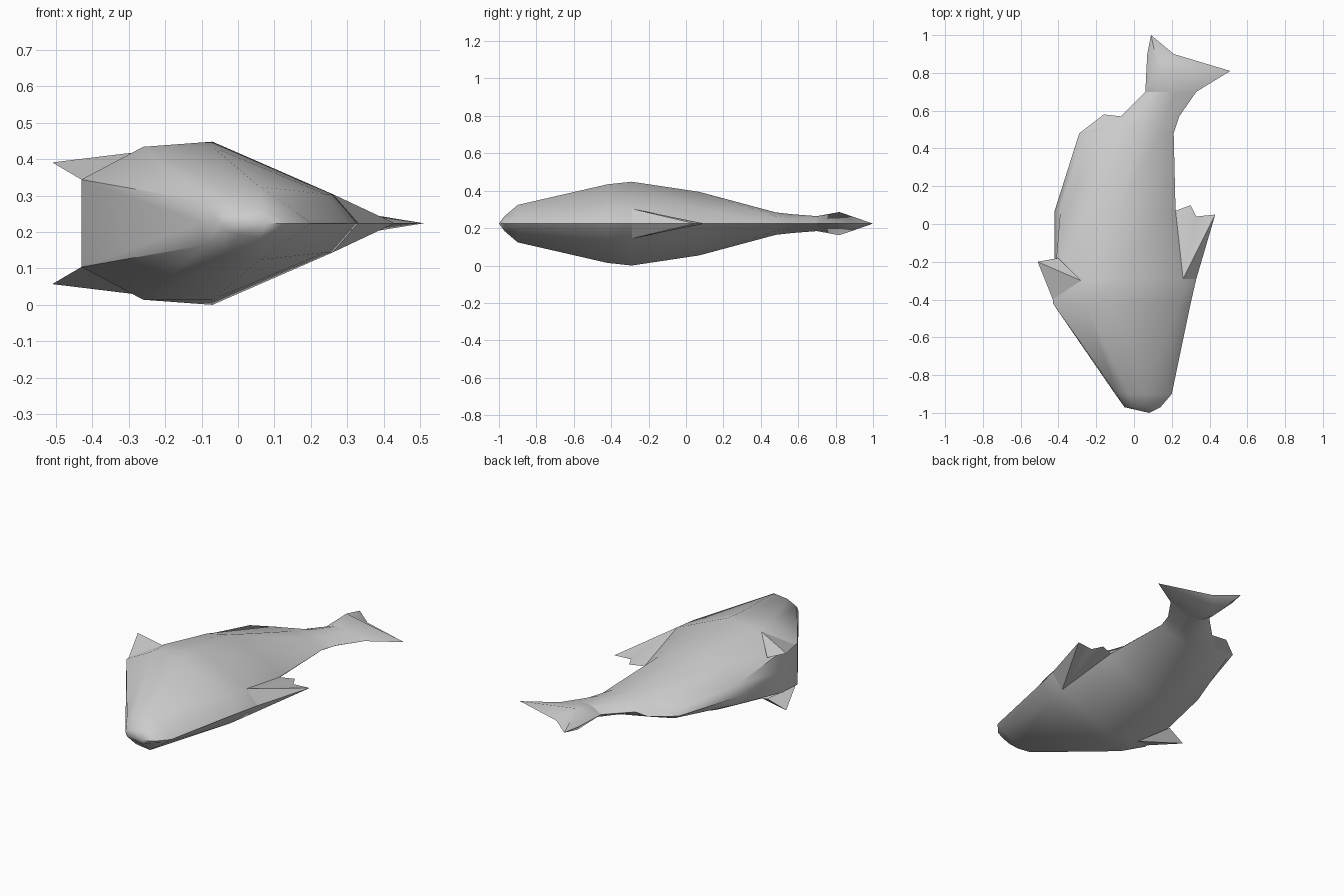
import bpy
import bmesh
from math import radians

cube = bpy.data.objects.get("Cube")
if cube:
    bpy.data.objects.remove(cube, do_unlink=True)

MID = 0.224  # height of the symmetry plane

grey = bpy.data.materials.new("fish grey")
grey.use_nodes = True
tone = (0.6, 0.6, 0.6, 1)
grey.diffuse_color = tone
grey.node_tree.nodes["Principled BSDF"].inputs["Base Color"].default_value = tone

# Body cross sections: y, belly x, then (x, half thickness) of the belly edge,
# lower flank, upper flank and back edge, then the x of the back ridge
SECTIONS = [
    (-1, .08, (.08, 0), (.08, 0), (.08, 0), (.08, 0), .08),
    (-.97, -.05, (-.04, .02), (0, .03), (.06, .04), (.11, .02), .14),
    (-.9, -.1, (-.09, .06), (-.03, .09), (.06, .1), (.16, .03), .2),
    (-.42, -.43, (-.43, .12), (-.26, .21), (-.07, .21), (.24, .08), .3),
    (-.29, -.42, (-.42, .12), (-.27, .2), (-.07, .224), (.26, .08), .33),
    (.07, -.42, (-.39, .06), (-.25, .13), (-.08, .17), (.13, .08), .22),
    (.48, -.29, (-.26, .02), (-.12, .05), (.02, .06), (.14, .04), .21),
    (.57, -.07, (-.05, .01), (.01, .03), (.08, .05), (.17, .03), .24),
    (.7, .06, (.08, .01), (.11, .03), (.15, .04), (.22, .03), .33),
]


def section_points(section):
    y, belly, *flank, ridge = section
    return [(belly, y, 0)] + [(x, y, h) for x, h in flank] + [(ridge, y, 0)]


def finish(name, bm):
    """Weld, mirror across the symmetry plane and shade one part."""
    bmesh.ops.remove_doubles(bm, verts=bm.verts, dist=0.0005)
    bmesh.ops.recalc_face_normals(bm, faces=bm.faces)
    # outward on the upper half means upward
    if sum(f.normal.z * f.calc_area() for f in bm.faces) < 0:
        bmesh.ops.reverse_faces(bm, faces=bm.faces)
    mesh = bpy.data.meshes.new(name)
    bm.to_mesh(mesh)
    bm.free()
    mesh.materials.append(grey)
    obj = bpy.data.objects.new(name, mesh)
    obj.location.z = MID
    bpy.context.collection.objects.link(obj)
    mirror = obj.modifiers.new("mirror", "MIRROR")
    mirror.use_axis = (False, False, True)
    bpy.ops.object.select_all(action="DESELECT")
    obj.select_set(True)
    bpy.context.view_layer.objects.active = obj
    bpy.ops.object.modifier_apply(modifier=mirror.name)
    bpy.ops.object.shade_smooth_by_angle(angle=radians(50))


def fan(name, apex, outline, closed=False):
    """A fin whose faces run from a raised apex to its outline."""
    bm = bmesh.new()
    tip = bm.verts.new(apex)
    ring = [bm.verts.new(p) for p in outline]
    pairs = list(zip(ring, ring[1:]))
    if closed:
        pairs.append((ring[-1], ring[0]))
    for a, b in pairs:
        bm.faces.new((tip, a, b))
    finish(name, bm)


# Body lofted through the sections
body = bmesh.new()
rows = [[body.verts.new(p) for p in section_points(s)] for s in SECTIONS]
for near, far in zip(rows, rows[1:]):
    for i in range(len(near) - 1):
        body.faces.new((near[i], near[i + 1], far[i + 1], far[i]))
finish("body", body)


def flat(points):
    return [(x, y, 0) for x, y in points]


# Tail fin grows from the last body section
tail_edge = flat([(.51, .81), (.21, .9), (.09, 1), (.07, .9)])
fan("tail_fin", (.13, .82, .062), section_points(SECTIONS[-1]) + tail_edge, True)

# Back fin with its notched rear edge
fan("back_fin", (.26, -.29, .08),
    flat([(.33, -.29), (.43, .05), (.33, .04), (.3, .1), (.22, .07)]))

# Rear belly fin
fan("rear_belly_fin", (-.14, .5, .035), flat([(-.29, .48), (-.16, .58), (-.07, .57)]))

# Pair of belly fins
fan("belly_fins", (-.51, -.2, .167),
    [(-.43, -.4, .12), (-.28, -.3, .195), (-.4, -.18, .12)], True)
